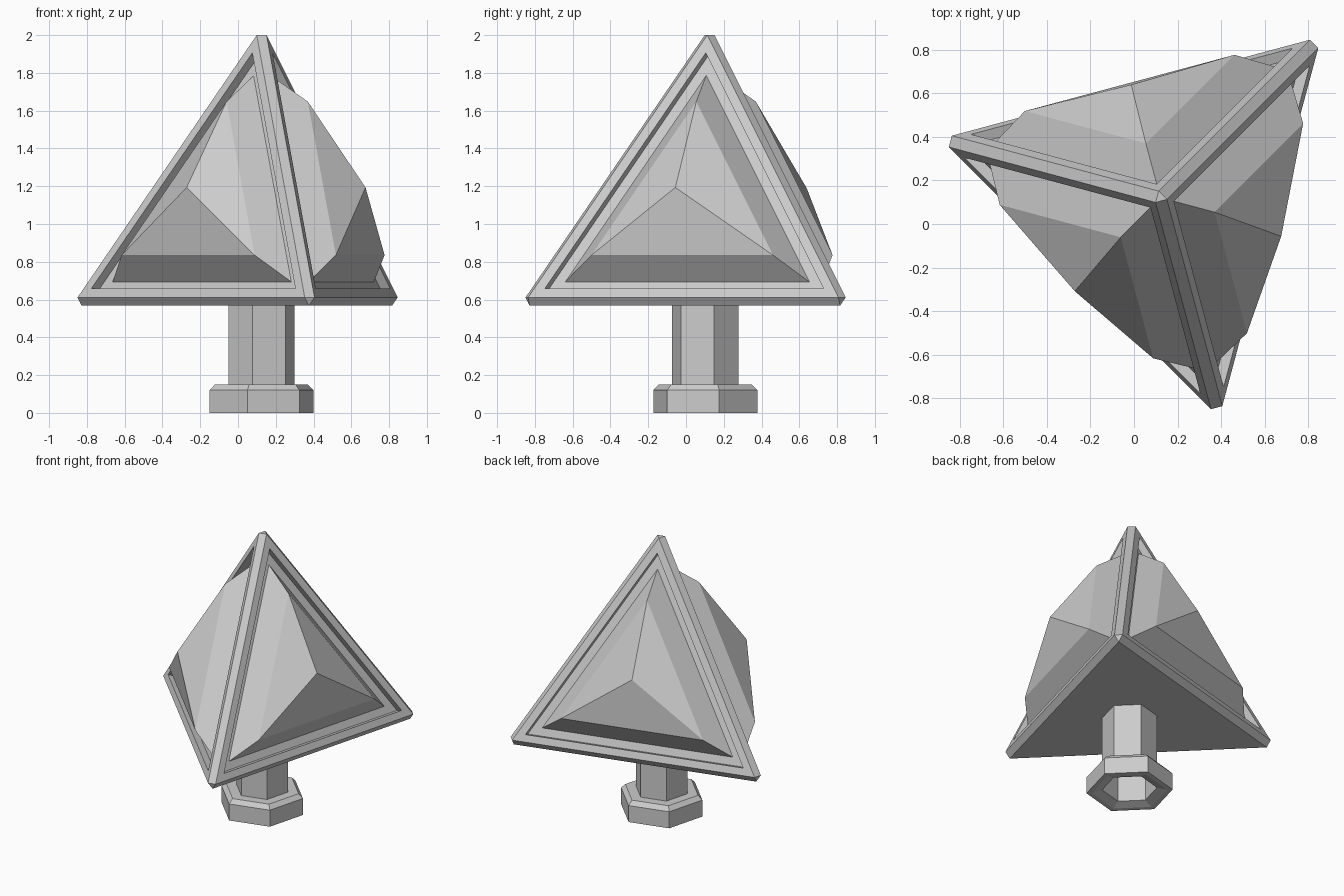
import bpy, bmesh
from math import sin, cos, radians, sqrt
from mathutils import Vector

if "Cube" in bpy.data.objects:
    bpy.data.objects.remove(bpy.data.objects["Cube"])

H, R = 0.38, 0.982                      # face distance and face circumradius
CENTRE = Vector((0.121, 0.121, 0.9475))
S = sqrt(8) / 3


def finish(bm, name):
    bmesh.ops.recalc_face_normals(bm, faces=bm.faces[:])
    me = bpy.data.meshes.new(name)
    bm.to_mesh(me)
    bm.free()
    ob = bpy.data.objects.new(name, me)
    bpy.context.collection.objects.link(ob)
    return ob


def frame(deg):
    """Normal, up-in-face and sideways axes of a sloping side."""
    a = radians(deg)
    d = Vector((cos(a), sin(a), 0))
    z = Vector((0, 0, 1))
    return d * S + z / 3, -d / 3 + z * S, Vector((-sin(a), cos(a), 0))


def triangle(axes, r, depth):
    n, u, l = axes
    c = CENTRE + n * (H + depth)
    return [c + u * r * cos(radians(t)) + l * r * sin(radians(t)) for t in (0, 120, 240)]


# Bevelled tetrahedron with a triangular recess in each sloping side
sides = [frame(d) for d in (-15, 105, 225)]
a = radians(45)
base = (Vector((0, 0, -1)), Vector((cos(a), sin(a), 0)), Vector((-sin(a), cos(a), 0)))
bm = bmesh.new()
for axes in sides + [base]:
    for p in triangle(axes, R, 0):
        bm.verts.new(p)
bmesh.ops.convex_hull(bm, input=bm.verts[:])
bmesh.ops.dissolve_limit(bm, angle_limit=0.01, verts=bm.verts[:], edges=bm.edges[:])
bmesh.ops.recalc_face_normals(bm, faces=bm.faces[:])
big = [f for f in bm.faces if f.calc_area() > 0.5 and f.normal.z > 0]
bmesh.ops.inset_individual(bm, faces=big, thickness=0.1, depth=0)
for f in bmesh.ops.extrude_discrete_faces(bm, faces=big)["faces"]:
    n = f.normal.copy()
    bmesh.ops.translate(bm, verts=f.verts[:], vec=-n * 0.05)
finish(bm, "tetrahedron_frame")

# Faceted crystals seated in the recesses: tip given as (out, up, sideways)
tips = [(0.25, 0.038, -0.028), (0.205, 0.05, -0.005), (0.25, 0.038, 0.026)]
for i, (axes, tip) in enumerate(zip(sides, tips)):
    n, u, l = axes
    bm = bmesh.new()
    foot = [bm.verts.new(p) for p in triangle(axes, 0.772, -0.049)]
    ring = [bm.verts.new(p) for p in triangle(axes, 0.575, 0.096)]
    top = bm.verts.new(CENTRE + n * (H + tip[0]) + u * tip[1] + l * tip[2])
    for j in range(3):
        k = (j + 1) % 3
        bm.faces.new((foot[j], foot[k], ring[k], ring[j]))
        bm.faces.new((ring[j], ring[k], top))
    bm.faces.new(foot[::-1])
    finish(bm, f"crystal_{i + 1}")


# Hexagonal hollow stem and foot collar
def hex_lathe(name, profile):
    bm = bmesh.new()
    rings = []
    for r, z in profile:
        rings.append([bm.verts.new((0.124 + r * cos(radians(15 + 60 * k)),
                                    0.102 + r * sin(radians(15 + 60 * k)), z))
                      for k in range(6)])
    for p, q in zip(rings, rings[1:]):
        for k in range(6):
            m = (k + 1) % 6
            bm.faces.new((p[k], p[m], q[m], q[k]))
    finish(bm, name)


hex_lathe("stem", [(0.181, 0.02), (0.181, 0.57)])
hex_lathe("foot_collar", [(0.181, 0.15), (0.255, 0.15), (0.285, 0.12),
                          (0.285, 0.0), (0.25, 0.0), (0.181, 0.02)])
